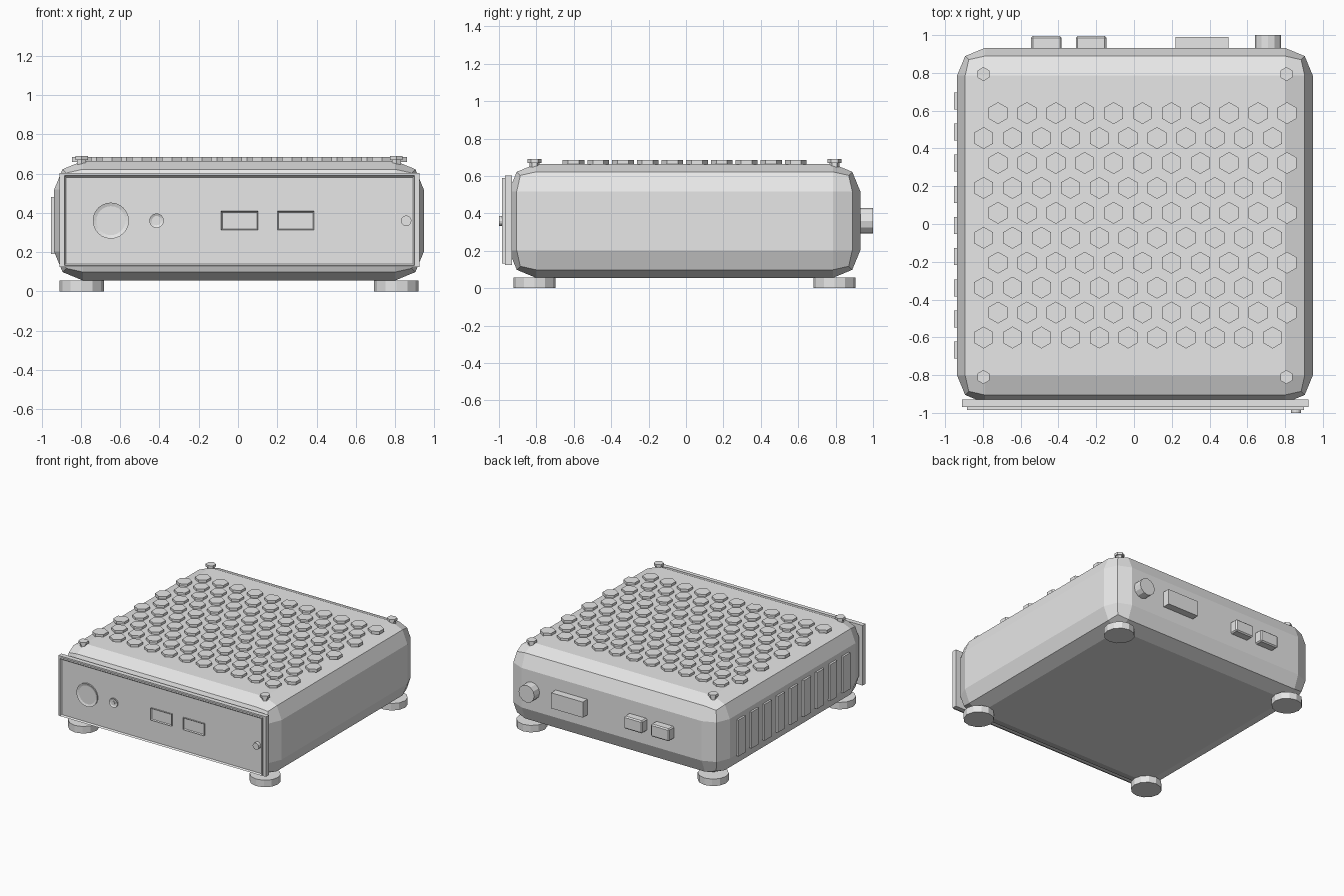
import bpy, bmesh, math
from mathutils import Matrix, Vector

old = bpy.data.objects.get("Cube")
if old:
    bpy.data.objects.remove(old)

grey = bpy.data.materials.new("light_grey")
grey.use_nodes = True
grey.diffuse_color = (0.8, 0.8, 0.8, 1)
grey.node_tree.nodes["Principled BSDF"].inputs["Base Color"].default_value = grey.diffuse_color

CX, CY = 0.005, -0.008   # centre of the case
MID = 0.36               # height of the ports and buttons
PANEL = -0.973           # sunken face of the front panel


def finish(bm, name):
    mesh = bpy.data.meshes.new(name)
    bm.to_mesh(mesh)
    bm.free()
    mesh.materials.append(grey)
    obj = bpy.data.objects.new(name, mesh)
    bpy.context.collection.objects.link(obj)
    return obj


def sink_front(bm, wall, depth):
    """Inset the face that looks towards -y and push it inwards."""
    bm.normal_update()
    front = min(bm.faces, key=lambda f: f.normal.y)
    bmesh.ops.inset_region(bm, faces=[front], thickness=wall)
    bmesh.ops.translate(bm, verts=front.verts, vec=(0, depth, 0))


def box(name, x, y, z, wall=0, depth=0):
    bm = bmesh.new()
    size = [b - a for a, b in (x, y, z)]
    mid = [(a + b) / 2 for a, b in (x, y, z)]
    bmesh.ops.create_cube(bm, size=1, matrix=Matrix.Translation(mid) @ Matrix.Diagonal((*size, 1)))
    if wall:
        sink_front(bm, wall, depth)
    return finish(bm, name)


def prism(name, sides, radius, centre, length, axis="Z", wall=0, depth=0):
    bm = bmesh.new()
    turn = Matrix.Rotation(math.pi / 2, 4, "X") if axis == "Y" else Matrix()
    bmesh.ops.create_cone(bm, cap_ends=True, segments=sides, radius1=radius, radius2=radius,
                          depth=length, matrix=Matrix.Translation(centre) @ turn)
    if wall:
        sink_front(bm, wall, depth)
    return finish(bm, name)


def bevel(obj, width, segments):
    mod = obj.modifiers.new("rounded_edges", "BEVEL")
    mod.width, mod.segments = width, segments
    mod.limit_method = "ANGLE"


# Case with broad two-step rounded edges
case = box("case", (CX - 0.942, CX + 0.942), (CY - 0.94, CY + 0.94), (0.055, 0.665))
bevel(case, 0.147, 2)

# Feet and top screws at the four corners
for sx, side in ((-1, "right"), (1, "left")):
    for sy, end in ((-1, "front"), (1, "back")):
        x, y = CX + sx * 0.802, CY + sy * 0.802
        prism(f"foot_{end}_{side}", 12, 0.113, (x, y, 0.028), 0.056)
        prism(f"screw_neck_{end}_{side}", 6, 0.026, (x, y, 0.661), 0.03)
        prism(f"screw_head_{end}_{side}", 6, 0.037, (x, y, 0.68), 0.02)

# Staggered hexagonal studs on the lid, joined in one mesh
bm = bmesh.new()
for row in range(10):
    for col in range(11):
        x = (-0.796 if row % 2 else -0.72) + col * 0.153
        spot = Matrix.Translation((x, 0.587 - row * 0.132, 0.672))
        bmesh.ops.create_cone(bm, cap_ends=True, segments=6, radius1=0.058, radius2=0.058,
                              depth=0.024, matrix=spot)
finish(bm, "lid_studs")

# Raised vent bars on the right side
for i in range(9):
    y = CY + (i - 4) * 0.165
    box(f"vent_bar_{i + 1}", (-0.953, -0.92), (y - 0.045, y + 0.045), (0.19, 0.48))

# Front panel: backing plate and raised rim with a sunken face
box("panel_back", (-0.91, 0.925), (-0.968, -0.93), (0.123, 0.602))
box("panel_rim", (-0.885, 0.9), (-0.985, -0.96), (0.131, 0.59), 0.013, 0.012)

# Power button and audio jack
prism("power_ring", 24, 0.092, (-0.648, PANEL, MID), 0.02, "Y", 0.018, 0.006)
prism("jack_ring", 16, 0.037, (-0.415, PANEL, MID), 0.02, "Y", 0.013, 0.006)
prism("jack_pin", 12, 0.012, (-0.415, PANEL, MID), 0.018, "Y")

# Front sockets
for i, x in enumerate((0.008, 0.294)):
    box(f"front_socket_{i + 1}", (x - 0.094, x + 0.094), (PANEL - 0.01, PANEL + 0.005),
        (MID - 0.048, MID + 0.048), 0.009, 0.008)

# Small indicator knob
prism("indicator", 12, 0.027, (0.857, -0.984, MID), 0.032, "Y")

# Back connectors
prism("power_connector", 12, 0.069, (0.71, 0.95, MID), 0.1, "Y")
box("display_connector", (0.219, 0.499), (0.9, 0.99), (MID - 0.062, MID + 0.062))
for i, x in enumerate((-0.227, -0.464)):
    port = box(f"back_connector_{i + 1}", (x - 0.081, x + 0.081), (0.9, 0.995),
               (MID - 0.05, MID + 0.05))
    bevel(port, 0.009, 1)
